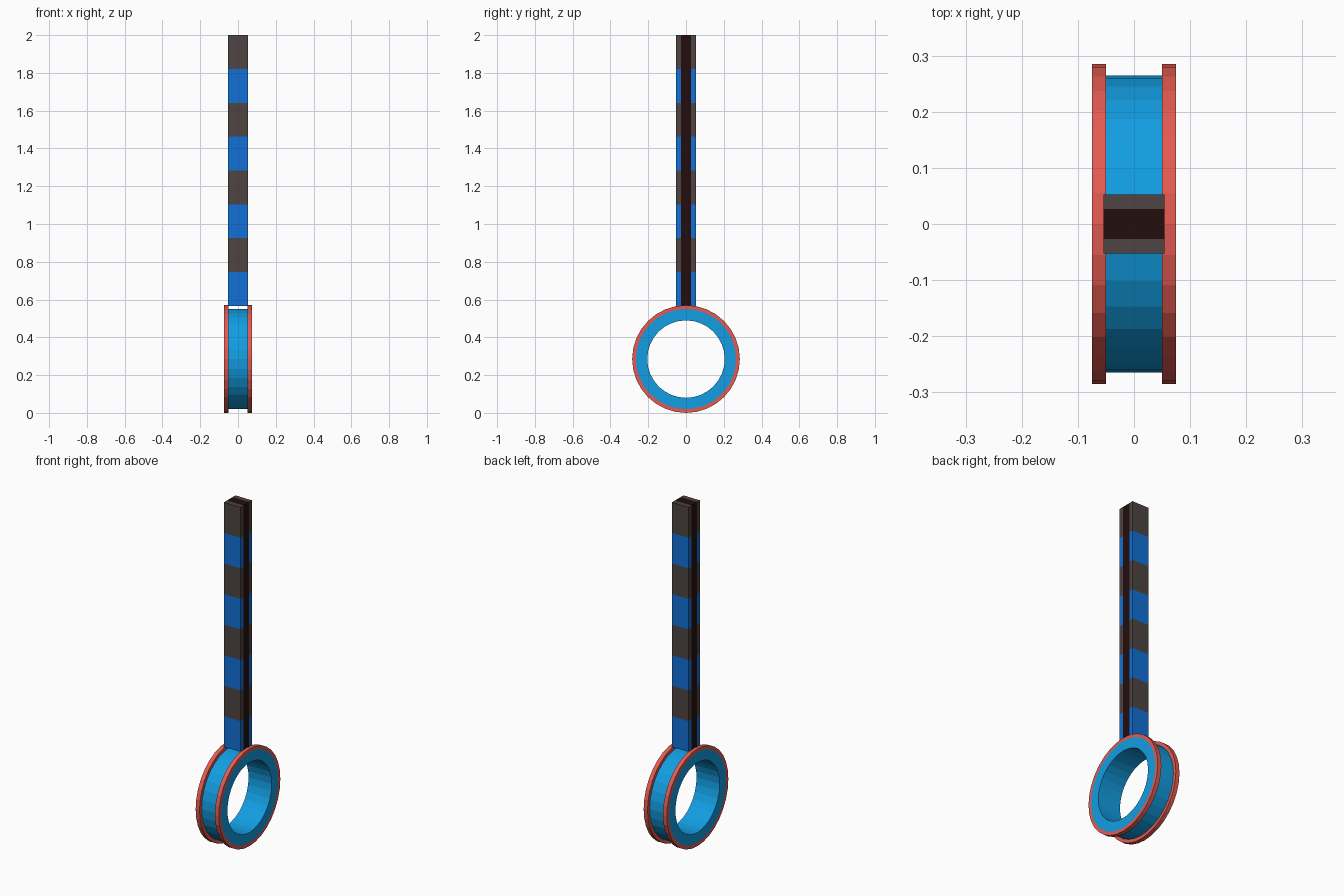
import bpy, bmesh
from math import pi
from mathutils import Matrix, Vector

cube = bpy.data.objects.get("Cube")
if cube:
    bpy.data.objects.remove(cube, do_unlink=True)


def material(name, rgb):
    m = bpy.data.materials.new(name)
    m.use_nodes = True
    m.diffuse_color = (*rgb, 1)
    m.node_tree.nodes["Principled BSDF"].inputs["Base Color"].default_value = (*rgb, 1)
    return m


SKY = material("sky blue", (0.006, 0.34, 0.76))
RED = material("coral red", (0.77, 0.105, 0.085))
BLUE = material("stripe blue", (0.006, 0.16, 0.66))
BROWN = material("stripe brown", (0.074, 0.058, 0.054))
DARK = material("dark core", (0.017, 0.004, 0.004))


def make_object(name, bm, mats, rule):
    """Turn a bmesh into an object, choosing each face's material by a rule."""
    bmesh.ops.recalc_face_normals(bm, faces=bm.faces)
    for f in bm.faces:
        f.material_index = rule(f)
    mesh = bpy.data.meshes.new(name)
    bm.to_mesh(mesh)
    bm.free()
    for m in mats:
        mesh.materials.append(m)
    ob = bpy.data.objects.new(name, mesh)
    bpy.context.collection.objects.link(ob)
    return ob


# Flanged ring: a closed profile spun around the x axis
R_HOLE, R_HUB, R_RIM = 0.205, 0.265, 0.285
HALF, GROOVE = 0.075, 0.05
centre = Vector((0, 0, R_RIM))
half_profile = [(HALF, R_HOLE), (HALF, R_HUB), (HALF, R_RIM), (GROOVE, R_RIM), (GROOVE, R_HUB)]
profile = half_profile + [(-x, r) for x, r in reversed(half_profile)]

bm = bmesh.new()
verts = [bm.verts.new((x, 0, R_RIM + r)) for x, r in profile]
edges = [bm.edges.new((v, verts[i - 1])) for i, v in enumerate(verts)]
bmesh.ops.spin(bm, geom=verts + edges, cent=centre, axis=(1, 0, 0),
               angle=2 * pi, steps=32, use_merge=True)
bmesh.ops.remove_doubles(bm, verts=bm.verts, dist=0.0001)


def is_rim(face):
    return int(any((Vector((0, v.co.y, v.co.z)) - centre).length > R_HUB + 0.01
                   for v in face.verts))


make_object("flanged_ring", bm, [SKY, RED], is_rim)

# Post: two striped slabs around a dark core
BOTTOM, TOP, STRIPES = 0.567, 2.0, 8
POST_X, POST_Y, CORE_Y = 0.054, 0.053, 0.0265
STEP = (TOP - BOTTOM) / STRIPES


def slab(y0, y1):
    bm = bmesh.new()
    size = Matrix.Diagonal((2 * POST_X, y1 - y0, TOP - BOTTOM, 1))
    place = Matrix.Translation((0, (y0 + y1) / 2, (TOP + BOTTOM) / 2))
    bmesh.ops.create_cube(bm, size=1, matrix=place @ size)
    return bm


def stripe(face):
    row = int((face.calc_center_median().z - BOTTOM) / STEP)
    return min(row, STRIPES - 1) % 2


for name, y0, y1 in (("front_striped_slab", -POST_Y, -CORE_Y),
                     ("back_striped_slab", CORE_Y, POST_Y)):
    bm = slab(y0, y1)
    for i in range(1, STRIPES):
        bmesh.ops.bisect_plane(bm, geom=bm.verts[:] + bm.edges[:] + bm.faces[:],
                               plane_co=(0, 0, BOTTOM + i * STEP), plane_no=(0, 0, 1))
    make_object(name, bm, [BLUE, BROWN], stripe)

make_object("post_core", slab(-CORE_Y, CORE_Y), [DARK], lambda f: 0)
